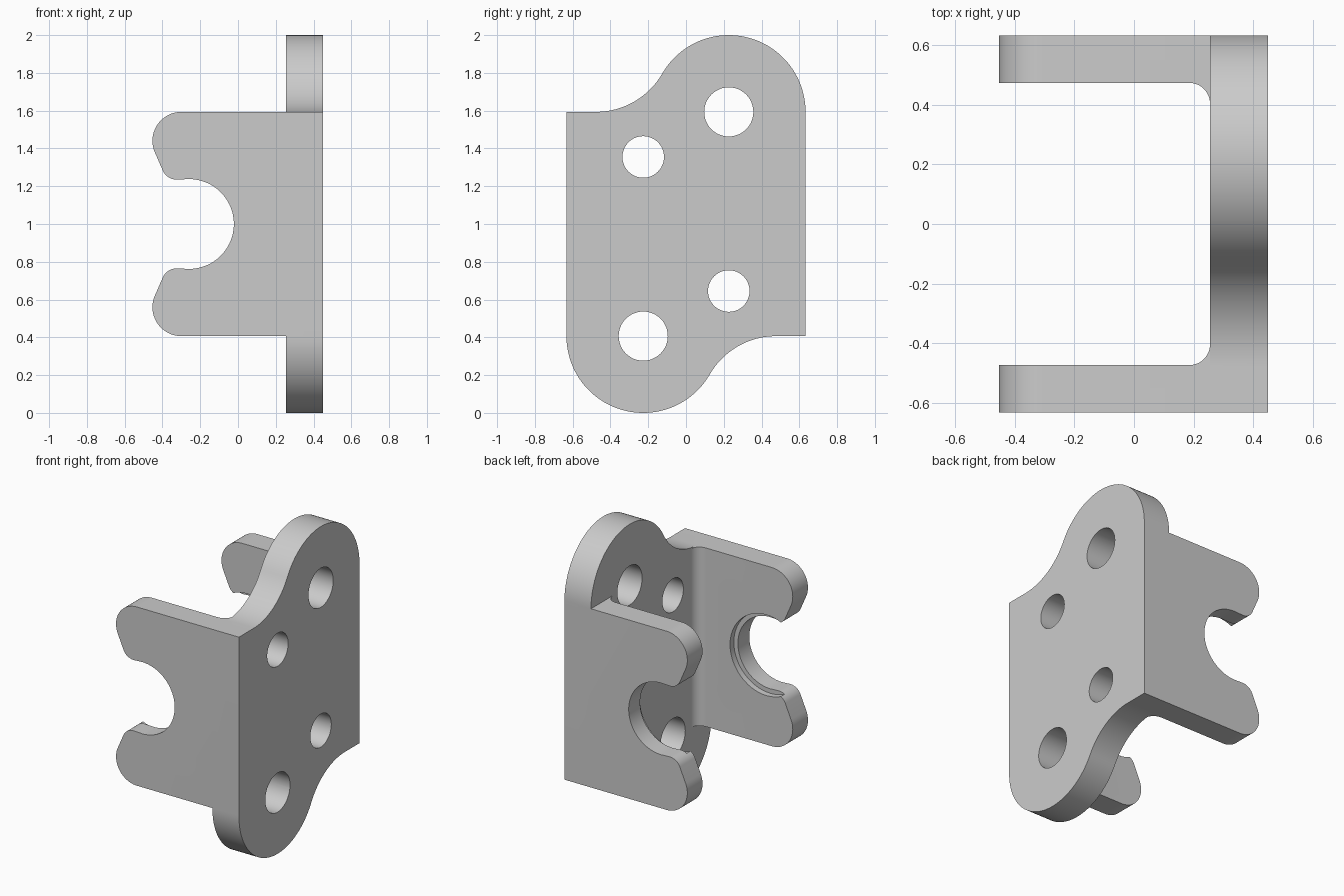
import bpy, bmesh
from math import sin, cos, radians
from mathutils import Vector

cube = bpy.data.objects.get("Cube")
if cube:
    bpy.data.objects.remove(cube, do_unlink=True)

MID = 1.0                        # height of the symmetry plane
HALF_W, HALF_H = 0.633, 0.5935   # half width (y) and half arm height (z)
FACE, BACK = 0.255, 0.45         # plate thickness along x
INNER = 0.4735                   # inner face of the arms
LOBE = MID - HALF_H              # radius of the plate lobes and bends
FILLET = 0.07                    # inside corner between arm and plate

steel = bpy.data.materials.new("plain grey metal")
steel.use_nodes = True
grey = (0.6, 0.6, 0.6, 1)
steel.diffuse_color = grey
steel.node_tree.nodes["Principled BSDF"].inputs["Base Color"].default_value = grey


def arc(cx, cy, r, a0, a1, n=24):
    angles = [radians(a0 + (a1 - a0) * i / n) for i in range(n + 1)]
    return [(cx + r * cos(a), cy + r * sin(a)) for a in angles]


def prism(name, points, axis, lo, hi):
    """Extrude a 2D outline along the x, y or z axis."""
    place = {"x": lambda u, v, d: (d, u, v),
             "y": lambda u, v, d: (u, d, v),
             "z": lambda u, v, d: (u, v, d)}[axis]
    bm = bmesh.new()
    face = bm.faces.new([bm.verts.new(place(u, v, lo)) for u, v in points])
    new = bmesh.ops.extrude_face_region(bm, geom=[face])["geom"]
    top = [g for g in new if isinstance(g, bmesh.types.BMVert)]
    bmesh.ops.translate(bm, vec=Vector(place(0, 0, hi - lo)), verts=top)
    bmesh.ops.recalc_face_normals(bm, faces=bm.faces)
    mesh = bpy.data.meshes.new(name)
    bm.to_mesh(mesh)
    bm.free()
    mesh.materials.append(steel)
    ob = bpy.data.objects.new(name, mesh)
    bpy.context.collection.objects.link(ob)
    return ob


def combine(target, other, operation):
    """Apply a boolean and remove the helper."""
    mod = target.modifiers.new(operation, "BOOLEAN")
    mod.operation, mod.solver, mod.object = operation, "EXACT", other
    bpy.context.view_layer.objects.active = target
    bpy.ops.object.modifier_apply(modifier=mod.name)
    bpy.data.objects.remove(other, do_unlink=True)


# Mounting plate: one lobe and bend, then the same turned by half a turn
lobe_y = HALF_W - LOBE
bend_y = 2 * LOBE * cos(radians(30)) - lobe_y
half = arc(-lobe_y, -HALF_H, LOBE, 180, 330, 48)
half += arc(bend_y, -MID, LOBE, 150, 90)[1:] + [(HALF_W, -HALF_H)]
outline = half + [(-y, -z) for y, z in half]
bracket = prism("bracket", [(y, z + MID) for y, z in outline], "x", FACE, BACK)

# Arm outline: rounded tip, fillet and upper half of the slot, then mirrored
upper = [(0.35, HALF_H)]
upper += arc(-0.30, 0.4405, 0.153, 90, 204)
upper += arc(-0.325, 0.315, 0.08, 204, 270, 12)
upper += arc(-0.26, 0, 0.238, 90, 0)
lower = [(x, -z) for x, z in reversed(upper[:-1])]
arm_outline = [(x, z + MID) for x, z in upper + lower]

for name, side in (("front", -1), ("back", 1)):
    near, far = sorted((side * INNER, side * HALF_W))
    arm = prism(name + "_arm", arm_outline, "y", near, far)
    combine(bracket, arm, "UNION")

    # Rounded inside corner, buried in both arm and plate
    corner = arc(FACE - FILLET, INNER - FILLET, FILLET, 90, 0, 12)
    corner += [(0.30, INNER - FILLET), (0.30, 0.52), (FACE - FILLET, 0.52)]
    corner = [(x, side * y) for x, y in corner]
    web = prism(name + "_corner", corner, "z", MID - HALF_H, MID + HALF_H)
    combine(bracket, web, "UNION")

# Shallow step around the slots on the inner faces of both arms
step = prism("step_cutter", arc(-0.26, MID, 0.268, 0, 354, 59), "y",
             -INNER - 0.04, INNER + 0.04)
combine(bracket, step, "DIFFERENCE")

# Screw holes, in pairs turned by half a turn
for y, z, radius in ((lobe_y, HALF_H, 0.13), (-lobe_y, 0.355, 0.11)):
    for s in (1, -1):
        hole = prism("hole_cutter", arc(s * y, MID + s * z, radius, 0, 352.5, 47),
                     "x", 0.2, 0.5)
        combine(bracket, hole, "DIFFERENCE")

# Smooth curves, sharp edges
bpy.ops.object.select_all(action="DESELECT")
bracket.select_set(True)
bpy.context.view_layer.objects.active = bracket
bpy.ops.object.shade_smooth_by_angle(angle=radians(30))
